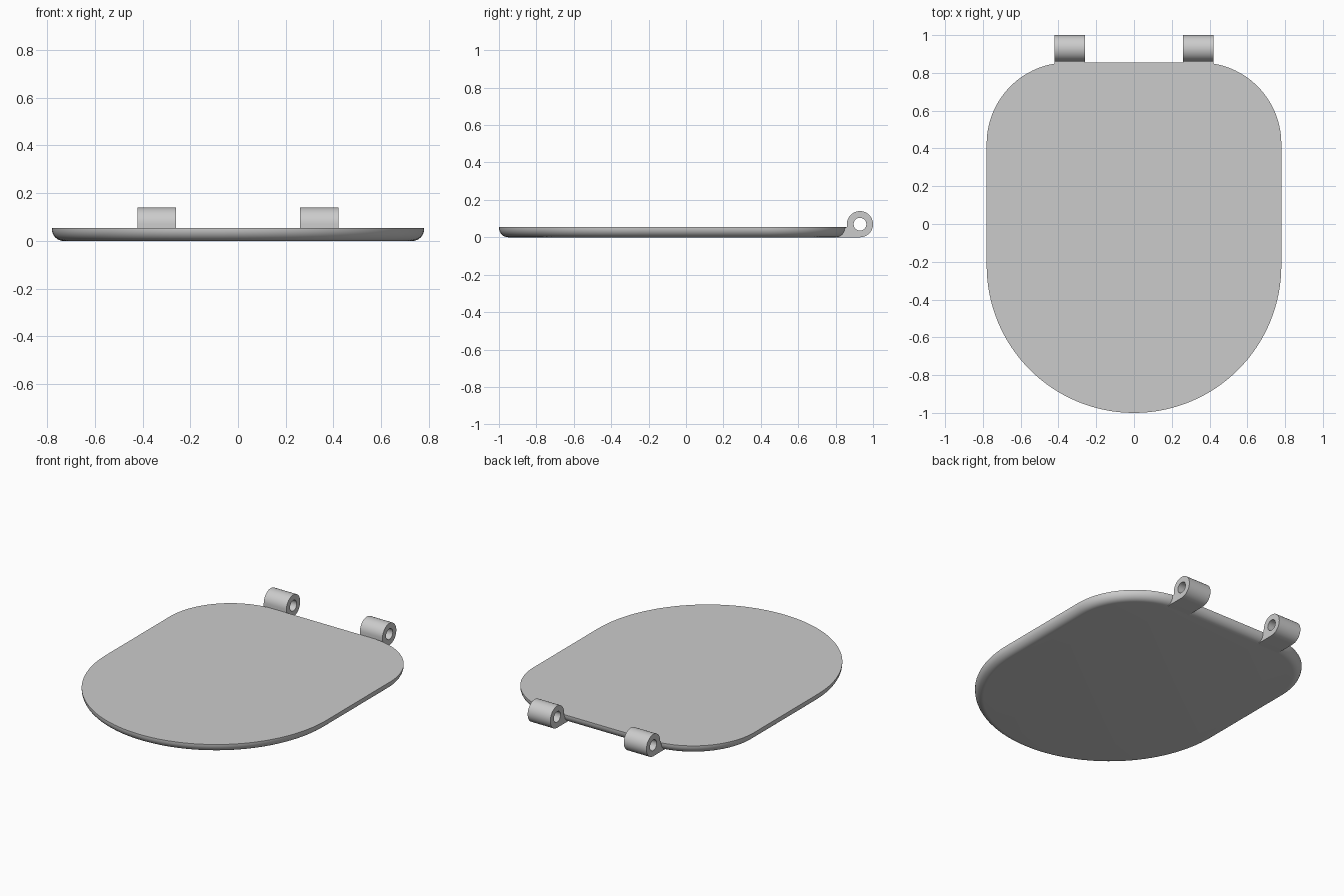
import bpy, bmesh
from math import sin, cos, pi, radians

cube = bpy.data.objects.get("Cube")
if cube:
    bpy.data.objects.remove(cube)

grey = bpy.data.materials.new("light grey plastic")
grey.use_nodes = True
colour = (0.6, 0.6, 0.6, 1)
grey.diffuse_color = colour
grey.node_tree.nodes["Principled BSDF"].inputs["Base Color"].default_value = colour

THICK, ROUND = 0.055, 0.05          # lid thickness and lower edge radius
AXIS_Y, AXIS_Z = 0.93, 0.07         # hinge axis
OUTER, HOLE = 0.07, 0.034           # hinge radii


def finish(bm, name):
    bmesh.ops.recalc_face_normals(bm, faces=bm.faces[:])
    mesh = bpy.data.meshes.new(name)
    bm.to_mesh(mesh)
    bm.free()
    obj = bpy.data.objects.new(name, mesh)
    bpy.context.collection.objects.link(obj)
    mesh.materials.append(grey)
    bpy.ops.object.select_all(action="DESELECT")
    obj.select_set(True)
    bpy.context.view_layer.objects.active = obj
    bpy.ops.object.shade_smooth_by_angle(angle=radians(35))
    return obj


def arc(cx, cy, r, start, end, steps):
    angles = [radians(start + (end - start) * i / steps) for i in range(steps + 1)]
    return [(cx + r * cos(a), cy + r * sin(a)) for a in angles]


def bridge(bm, a, b):
    for i in range(len(a)):
        j = (i + 1) % len(a)
        bm.faces.new((a[i], a[j], b[j], b[i]))


def outline(inset):
    """Lid outline: half-round front, straight sides, rounded back corners."""
    return (arc(0, -0.22, 0.78 - inset, 180, 360, 64)
            + arc(0.35, 0.425, 0.43 - inset, 0, 90, 28)
            + arc(-0.35, 0.425, 0.43 - inset, 90, 180, 28))


# Lid: flat top, sharp upper rim, rounded lower edge
bm = bmesh.new()
levels = [(0, THICK)]
for i in range(9):
    a = pi / 2 * i / 8
    levels.append((ROUND * (1 - cos(a)), ROUND * (1 - sin(a))))
rings = [[bm.verts.new((x, y, z)) for x, y in outline(d)] for d, z in levels]
for upper, lower in zip(rings, rings[1:]):
    bridge(bm, upper, lower)
bm.faces.new(rings[0])
bm.faces.new(rings[-1])
finish(bm, "lid")


# Hinges: eyelet with a foot running into the lid edge
def hinge(name, x0, x1):
    bm = bmesh.new()
    outer = arc(AXIS_Y, AXIS_Z, OUTER, -90, 180, 36)
    outer += [(AXIS_Y - OUTER, 0.05), (0.83, 0.05), (0.8, 0.025), (0.8, 0)]
    # bore points follow the direction of each outer point
    bore = []
    for y, z in outer:
        dy, dz = y - AXIS_Y, z - AXIS_Z
        k = HOLE / (dy * dy + dz * dz) ** 0.5
        bore.append((AXIS_Y + dy * k, AXIS_Z + dz * k))
    # even out the bore across the foot
    first = 37
    bore[first:] = arc(AXIS_Y, AXIS_Z, HOLE, 180, 270, 5)[1:-1]
    loops = [[bm.verts.new((x, y, z)) for y, z in pts]
             for pts, x in ((outer, x0), (outer, x1), (bore, x1), (bore, x0))]
    for i in range(4):
        bridge(bm, loops[i], loops[(i + 1) % 4])
    return finish(bm, name)


hinge("hinge_left", 0.26, 0.42)
hinge("hinge_right", -0.42, -0.26)
